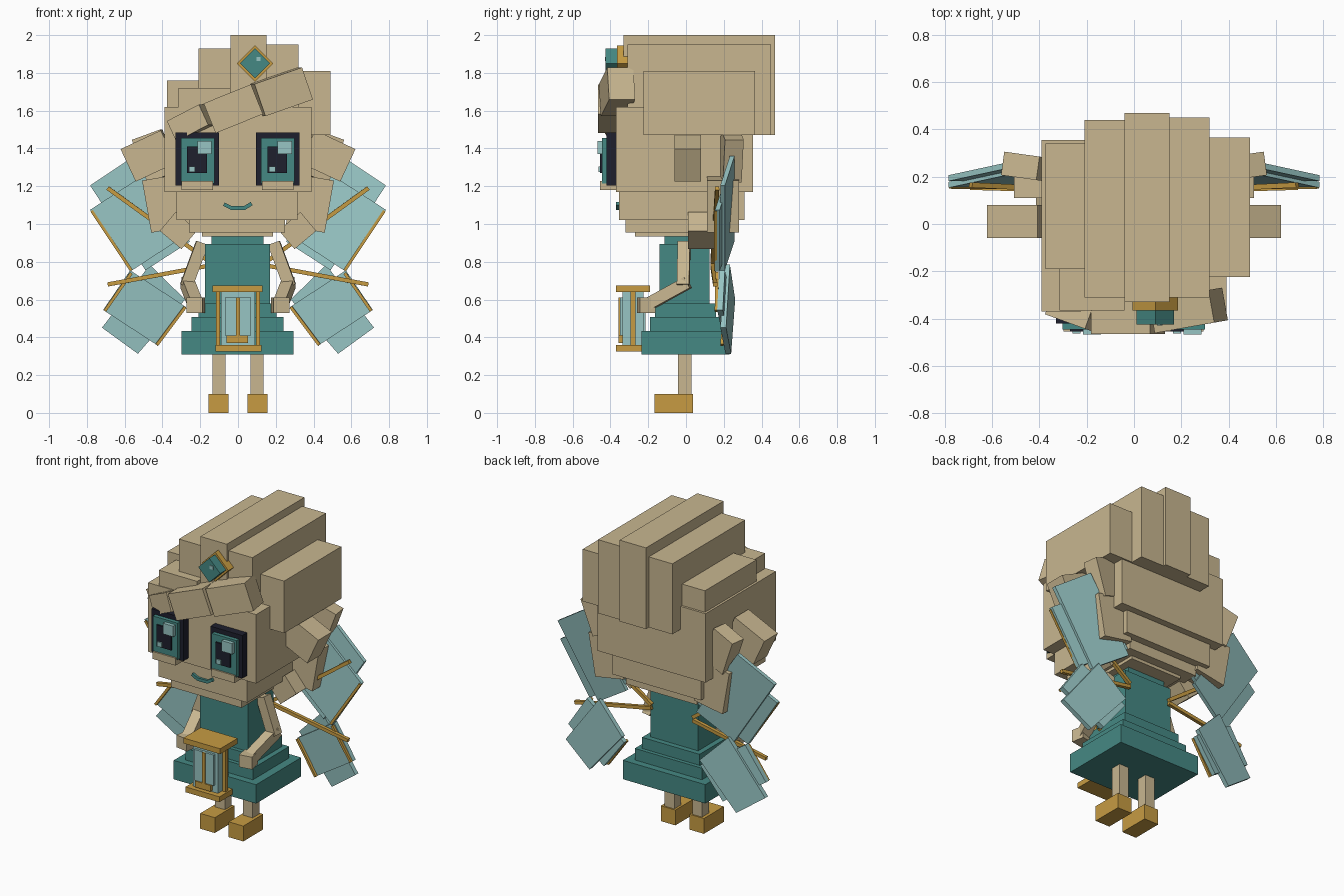
import bpy, bmesh, math
from mathutils import Matrix, Vector


def material(name, rgb):
    m = bpy.data.materials.new(name)
    m.diffuse_color = (*rgb, 1)
    return m


TAN = material("tan", (0.58, 0.47, 0.28))
TEAL = material("teal", (0.06, 0.25, 0.23))
GOLD = material("gold", (0.57, 0.33, 0.055))
AQUA = material("aqua", (0.31, 0.56, 0.55))
NAVY = material("navy", (0.013, 0.014, 0.027))


def finish(name, bm, mat):
    bmesh.ops.recalc_face_normals(bm, faces=bm.faces)
    me = bpy.data.meshes.new(name)
    bm.to_mesh(me)
    bm.free()
    me.materials.append(mat)
    ob = bpy.data.objects.new(name, me)
    bpy.context.collection.objects.link(ob)
    return ob


def block(name, mat, c, size, rot=None):
    """Box by centre and size, optionally rotated."""
    bm = bmesh.new()
    m = Matrix.Translation(c)
    if rot is not None:
        m = m @ rot
    bmesh.ops.create_cube(bm, size=1, matrix=m @ Matrix.Diagonal((*size, 1)))
    return finish(name, bm, mat)


def box(name, mat, x0, x1, y0, y1, z0, z1):
    """Box by its limits."""
    return block(name, mat, ((x0 + x1) / 2, (y0 + y1) / 2, (z0 + z1) / 2),
                 (x1 - x0, y1 - y0, z1 - z0))


def turn(tilt, yaw=0):
    """Tilt counter-clockwise as seen from the front, then yaw about z."""
    return Matrix.Rotation(math.radians(yaw), 4, 'Z') @ Matrix.Rotation(math.radians(-tilt), 4, 'Y')


def rod(name, mat, p, q, w, d=None):
    """Square bar between two points."""
    p, q = Vector(p), Vector(q)
    rot = (q - p).to_track_quat('Z', 'Y').to_matrix().to_4x4()
    return block(name, mat, (p + q) / 2, (w, d or w, (q - p).length), rot)


def slab(name, mat, pts, depth, t, s):
    """Plate from an x-z outline, with y given by a slanted plane."""
    bm = bmesh.new()
    vs = [bm.verts.new((s * x, depth(x, z), z)) for x, z in pts]
    f = bm.faces.new(vs)
    r = bmesh.ops.extrude_face_region(bm, geom=[f])
    for v in r["geom"]:
        if isinstance(v, bmesh.types.BMVert):
            v.co.y += t
    return finish(name, bm, mat)


# Head and chin tiers
box("head", TAN, -0.39, 0.39, -0.37, 0.355, 1.17, 1.62)
box("jaw", TAN, -0.325, 0.315, -0.355, 0.31, 1.02, 1.17)
box("chin", TAN, -0.26, 0.25, -0.32, 0.26, 0.955, 1.02)
box("neck_collar", TAN, -0.19, 0.185, -0.27, 0.2, 0.935, 0.955)

# Hair columns, stepped across the crown
box("hair_center", TAN, -0.04, 0.15, -0.33, 0.47, 1.47, 2.0)
box("hair_right", TAN, 0.15, 0.32, -0.31, 0.45, 1.47, 1.95)
box("hair_outer_right", TAN, 0.32, 0.49, -0.225, 0.365, 1.47, 1.81)
box("hair_left", TAN, -0.21, -0.04, -0.31, 0.44, 1.47, 1.93)
box("hair_outer_left", TAN, -0.375, -0.21, -0.19, 0.34, 1.6, 1.76)
box("hair_front_left", TAN, -0.315, -0.04, -0.365, -0.1, 1.6, 1.72)

# Swept fringe
block("fringe_right", TAN, (0.23, -0.365, 1.70), (0.27, 0.14, 0.18), turn(19, 10))
block("fringe_middle", TAN, (-0.025, -0.385, 1.61), (0.27, 0.16, 0.17), turn(22))
block("fringe_left", TAN, (-0.245, -0.36, 1.535), (0.2, 0.13, 0.12), turn(26, -20))

# Side hair locks
for s, side in ((-1, "left"), (1, "right")):
    block("hair_puff_" + side, TAN, (s * 0.475, 0.01, 1.36), (0.235, 0.14, 0.19), turn(-s * 25))
    block("hair_back_lock_" + side, TAN, (s * 0.44, 0.24, 1.36), (0.16, 0.1, 0.24), turn(-s * 20, s * 8))
    block("hair_low_lock_" + side, TAN, (s * 0.38, 0.195, 1.11), (0.21, 0.17, 0.28), turn(-s * 10))
    block("hair_tip_" + side, TAN, (s * 0.315, 0.08, 0.965), (0.13, 0.14, 0.15), turn(-s * 50))

# Eyes, built in stacked layers
for x, side in ((-0.215, "left"), (0.21, "right")):
    def layer(part, mat, x0, x1, z0, z1, y0, y1):
        box(f"eye_{part}_{side}", mat, x + x0, x + x1, y0, y1, z0, z1)
    layer("frame", NAVY, -0.115, 0.115, 1.205, 1.485, -0.42, -0.36)
    layer("iris", TEAL, -0.088, 0.09, 1.215, 1.455, -0.445, -0.41)
    layer("pupil", NAVY, -0.055, 0.05, 1.27, 1.41, -0.455, -0.44)
    layer("glint", AQUA, 0.0, 0.075, 1.37, 1.44, -0.468, -0.44)
    layer("small_glint", AQUA, -0.045, -0.012, 1.275, 1.305, -0.463, -0.45)
    layer("lower_lid", TAN, -0.083, 0.083, 1.18, 1.228, -0.455, -0.36)

# Smile
for x0, z0, x1, z1 in ((-0.075, 1.105, -0.035, 1.085), (-0.04, 1.085, 0.04, 1.085),
                       (0.035, 1.085, 0.072, 1.108)):
    rod("smile", TEAL, (x0, -0.36, z0), (x1, -0.36, z1), 0.02)

# Hair gem
block("gem_frame", GOLD, (0.09, -0.335, 1.85), (0.136, 0.06, 0.136), turn(45))
block("gem", TEAL, (0.09, -0.385, 1.85), (0.112, 0.08, 0.112), turn(45))
box("gem_glint", AQUA, 0.097, 0.12, -0.43, -0.42, 1.862, 1.885)

# Dress
box("dress_neck", TEAL, -0.14, 0.135, -0.115, 0.11, 0.88, 0.94)
box("dress_bodice", TEAL, -0.175, 0.17, -0.14, 0.125, 0.5, 0.895)
box("dress_waist", TEAL, -0.21, 0.205, -0.165, 0.16, 0.43, 0.58)
box("skirt_upper", TEAL, -0.245, 0.24, -0.19, 0.185, 0.4, 0.508)
box("skirt_lower", TEAL, -0.30, 0.295, -0.235, 0.23, 0.31, 0.433)

for s, side in ((-1, "left"), (1, "right")):
    # Legs and shoes
    block("leg_" + side, TAN, (s * 0.1, -0.007, 0.21), (0.07, 0.07, 0.22))
    block("shoe_" + side, GOLD, (s * 0.103, -0.065, 0.05), (0.105, 0.205, 0.1))
    # Arms and hands
    rod("upper_arm_" + side, TAN, (s * 0.19, -0.01, 0.9), (s * 0.275, -0.015, 0.67), 0.065)
    rod("forearm_" + side, TAN, (s * 0.27, 0.01, 0.69), (s * 0.225, -0.2, 0.575), 0.065)
    block("hand_" + side, TAN, (s * 0.223, -0.21, 0.57), (0.085, 0.085, 0.08), turn(0, s * 10))

    # Upper wing
    def up(x, z):
        return 0.18 + 0.15 * (0.79 - x) + 0.1 * (z - 1.2)
    slab("upper_wing_" + side, AQUA, [(0.783, 1.204), (0.55, 1.36), (0.254, 0.907), (0.49, 0.755)],
         up, 0.025, s)
    slab("upper_wing_fringe_" + side, AQUA, [(0.783, 1.075), (0.466, 1.28), (0.254, 0.955), (0.571, 0.748)],
         lambda x, z: up(x, z) - 0.015, 0.025, s)

    # Lower wing
    def low(x, z):
        return 0.195 + 0.12 * (0.6 - x) - 0.03 * (z - 0.5)
    slab("lower_wing_" + side, AQUA, [(0.72, 0.451), (0.53, 0.313), (0.28, 0.6), (0.466, 0.785)],
         low, 0.03, s)
    slab("lower_wing_fringe_" + side, AQUA, [(0.714, 0.545), (0.571, 0.755), (0.275, 0.56), (0.43, 0.36)],
         lambda x, z: low(x, z) - 0.015, 0.03, s)

    # Gold wing ribs and edging
    rod("upper_wing_rib_" + side, GOLD, (s * 0.69, 0.165, 1.19), (s * 0.15, 0.14, 0.80), 0.022)
    rod("lower_wing_rib_" + side, GOLD, (s * 0.69, 0.155, 0.68), (s * 0.15, 0.14, 0.78), 0.022)
    rod("upper_wing_edge_" + side, GOLD, (s * 0.775, 0.157, 1.07), (s * 0.565, 0.155, 0.755), 0.016)
    rod("lower_wing_edge_" + side, GOLD, (s * 0.705, 0.16, 0.54), (s * 0.565, 0.165, 0.74), 0.016)
    rod("lower_wing_inner_edge_" + side, GOLD, (s * 0.43, 0.19, 0.36), (s * 0.28, 0.21, 0.56), 0.016)

    # Lantern side post
    block("lantern_post_" + side, GOLD, (s * 0.105, -0.28, 0.5), (0.022, 0.026, 0.32))

# Lantern
box("lantern_top", GOLD, -0.135, 0.13, -0.37, -0.19, 0.64, 0.675)
box("lantern_base", GOLD, -0.12, 0.125, -0.37, -0.22, 0.325, 0.36)
box("lantern_glass", AQUA, -0.09, 0.09, -0.335, -0.225, 0.36, 0.64)
box("lantern_glass_middle", AQUA, -0.07, 0.07, -0.35, -0.215, 0.41, 0.61)
box("lantern_wick", GOLD, -0.011, 0.011, -0.358, -0.34, 0.4, 0.61)
box("lantern_wick_base", GOLD, -0.06, 0.052, -0.358, -0.33, 0.37, 0.41)
